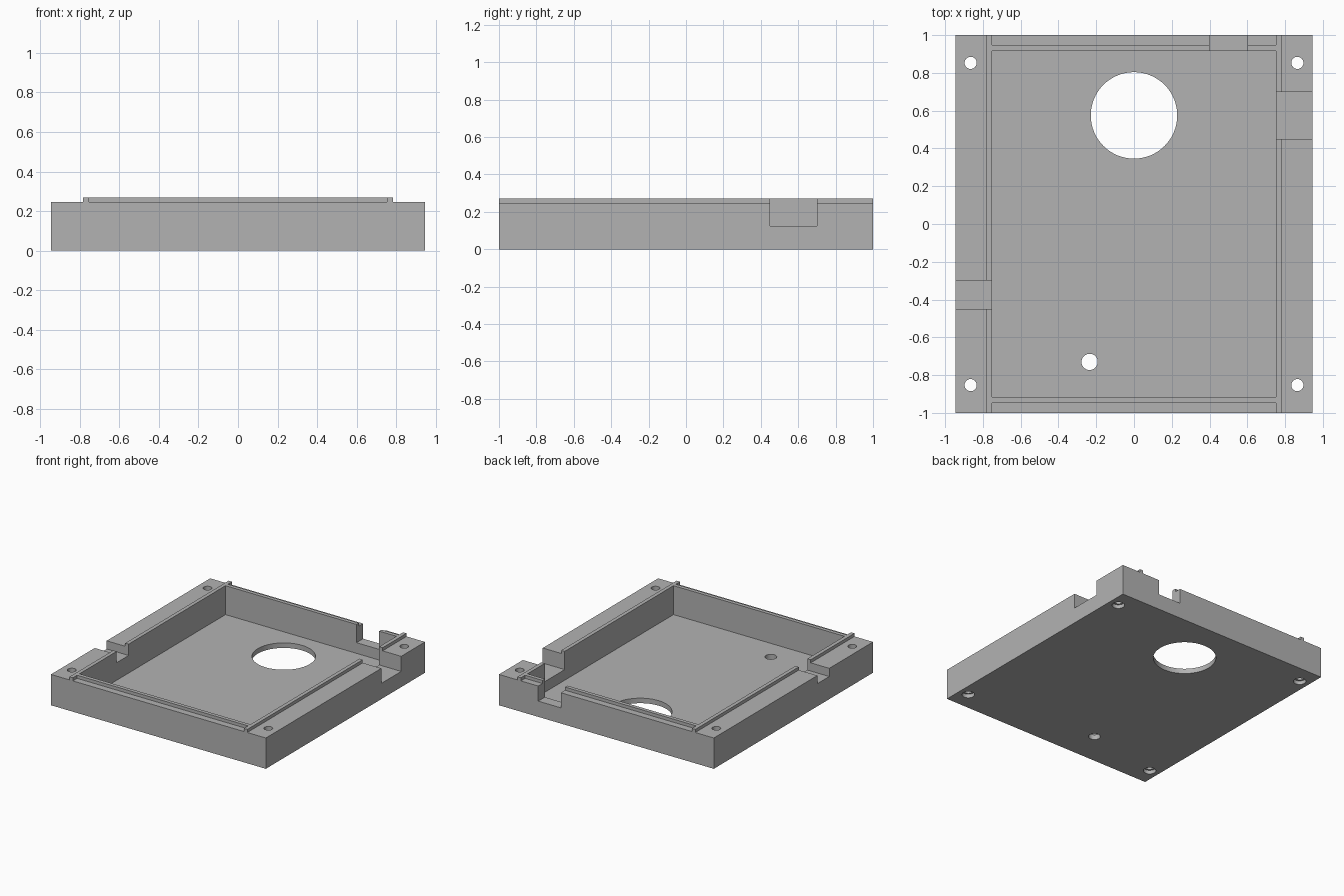
import bpy, math

cube = bpy.data.objects.get("Cube")
if cube:
    bpy.data.objects.remove(cube, do_unlink=True)

HALF_X, HALF_Y = 0.945, 1.0        # outer size
IN_X, IN_Y = 0.752, 0.917          # cavity
LIP = 0.03                         # lip width
WALL_TOP, LIP_TOP, FLOOR = 0.245, 0.27, 0.04
OVER = 0.1                         # cutter overshoot

grey = bpy.data.materials.new("plain grey")
grey.use_nodes = True
grey.diffuse_color = (0.45, 0.45, 0.45, 1)
grey.node_tree.nodes["Principled BSDF"].inputs["Base Color"].default_value = (0.45, 0.45, 0.45, 1)


def box(name, x, y, z):
    """Box from (low, high) ranges."""
    bpy.ops.mesh.primitive_cube_add(size=1, location=[sum(r) / 2 for r in (x, y, z)])
    ob = bpy.context.object
    ob.name = name
    ob.scale = [r[1] - r[0] for r in (x, y, z)]
    bpy.ops.object.transform_apply(location=True, rotation=False, scale=True)
    ob.data.materials.append(grey)
    return ob


def cylinder(name, x, y, z, radius, sides=32):
    bpy.ops.mesh.primitive_cylinder_add(vertices=sides, radius=radius, depth=z[1] - z[0],
                                        location=(x, y, sum(z) / 2))
    ob = bpy.context.object
    ob.name = name
    ob.data.materials.append(grey)
    return ob


tray = box("tray", (-HALF_X, HALF_X), (-HALF_Y, HALF_Y), (0, LIP_TOP))


def cut(cutter):
    """Subtract a cutter from the tray and remove it."""
    cutter.hide_render = True
    bpy.context.view_layer.objects.active = tray
    mod = tray.modifiers.new("cut", "BOOLEAN")
    mod.operation, mod.solver, mod.object = "DIFFERENCE", "EXACT", cutter
    bpy.ops.object.modifier_apply(modifier=mod.name)
    bpy.data.objects.remove(cutter, do_unlink=True)


def span(side, a, b):
    return tuple(sorted((side * a, side * b)))


# Inner cavity
cut(box("cavity", (-IN_X, IN_X), (-IN_Y, IN_Y), (FLOOR, LIP_TOP + OVER)))

# Lowered wall tops, leaving the raised lip around the cavity
high = LIP_TOP + OVER
for side in (-1, 1):
    cut(box("side_shelf", span(side, IN_X + LIP, HALF_X + OVER),
            (-HALF_Y - OVER, HALF_Y + OVER), (WALL_TOP, high)))
    cut(box("end_shelf", (-IN_X, IN_X), span(side, IN_Y + LIP, HALF_Y + OVER), (WALL_TOP, high)))

# Cable notches through the walls
cut(box("left_notch", (IN_X - 0.05, HALF_X + OVER), (0.45, 0.7), (0.125, high)))
cut(box("right_notch", (-HALF_X - OVER, -IN_X + 0.05), (-0.45, -0.3), (0.18, high)))
cut(box("back_notch", (0.4, 0.6), (IN_Y - 0.05, HALF_Y + OVER), (0.125, high)))

# Floor openings
cut(cylinder("large_opening", 0, 0.575, (-OVER, OVER), 0.229, 64))
cut(cylinder("small_opening", -0.235, -0.73, (-OVER, OVER), 0.043))

# Corner screw holes, counterbored from below
for sx in (-1, 1):
    for sy in (-1, 1):
        cut(cylinder("screw_hole", sx * 0.865, sy * 0.853, (-OVER, high), 0.032))
        cut(cylinder("counterbore", sx * 0.865, sy * 0.853, (-OVER, 0.03), 0.046))

bpy.ops.object.select_all(action="DESELECT")
tray.select_set(True)
bpy.context.view_layer.objects.active = tray
bpy.ops.object.shade_smooth_by_angle(angle=math.radians(30))
